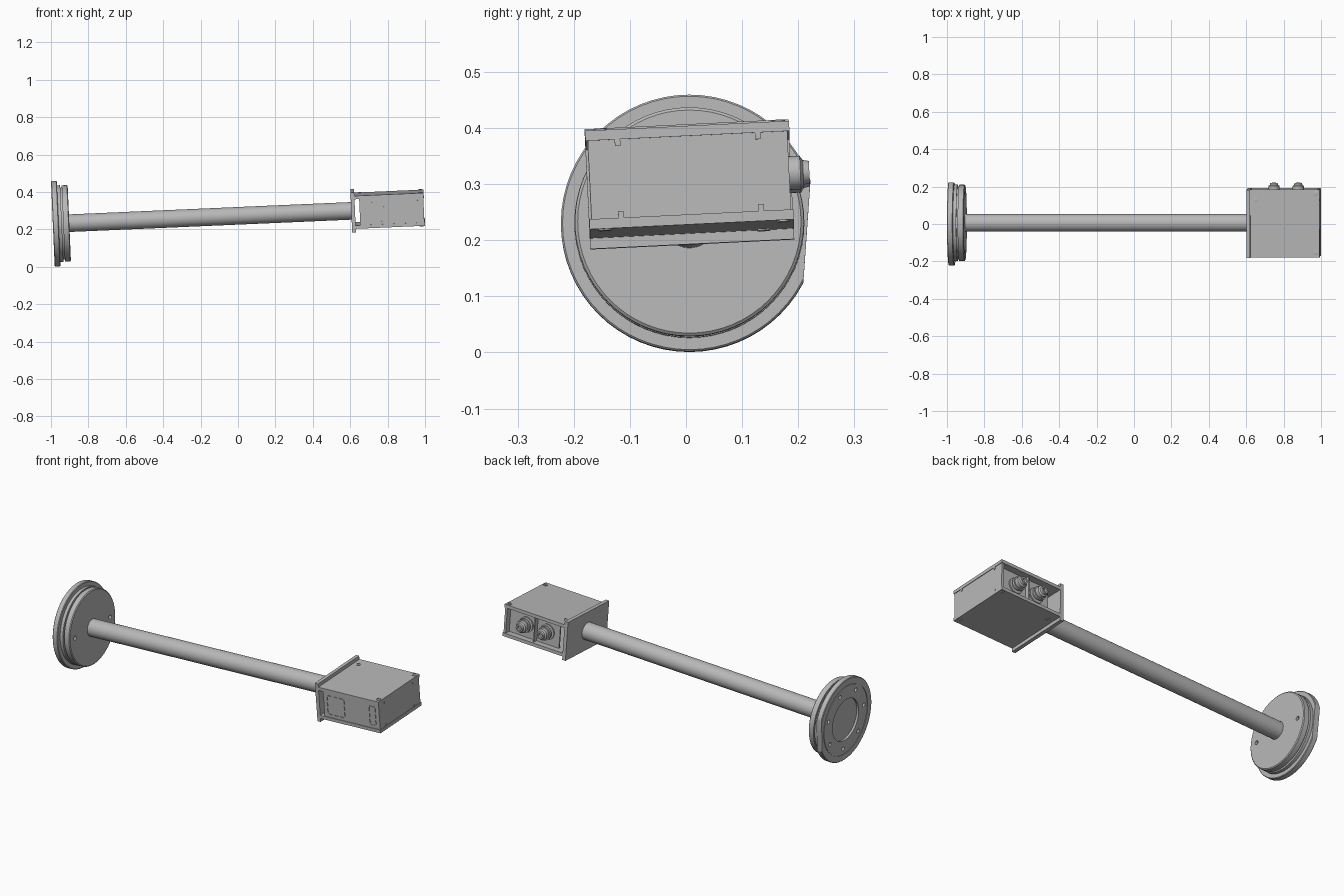
import bpy, bmesh
from math import radians, cos, sin, tau
from mathutils import Matrix, Vector

cube = bpy.data.objects.get("Cube")
if cube:
    bpy.data.objects.remove(cube, do_unlink=True)

GREY = (0.48, 0.48, 0.48, 1)
grey = bpy.data.materials.new("plain_grey")
grey.use_nodes = True
grey.diffuse_color = GREY
grey.node_tree.nodes["Principled BSDF"].inputs["Base Color"].default_value = GREY

# Local frame: x runs along the rod from the flange back face
SHAFT = Matrix.Translation((-0.99, 0.006, 0.2295)) @ Matrix.Rotation(radians(-2.5), 4, 'Y')
HEAD = SHAFT @ Matrix.Rotation(radians(2.8), 4, 'X')
TO_Y = Matrix.Rotation(radians(90), 4, 'Z')
TO_Z = Matrix.Rotation(radians(-90), 4, 'Y')


def finish(name, bm, frame):
    bmesh.ops.recalc_face_normals(bm, faces=bm.faces)
    mesh = bpy.data.meshes.new(name)
    bm.to_mesh(mesh)
    bm.free()
    mesh.materials.append(grey)
    ob = bpy.data.objects.new(name, mesh)
    ob.matrix_world = frame
    bpy.context.collection.objects.link(ob)
    return ob


def add_box(bm, u, v, w):
    lo, hi = Vector((u[0], v[0], w[0])), Vector((u[1], v[1], w[1]))
    bmesh.ops.create_cube(bm, size=1, matrix=Matrix.Translation((lo + hi) / 2)
                          @ Matrix.Diagonal((*(hi - lo), 1)))


def box(name, u, v, w):
    bm = bmesh.new()
    add_box(bm, u, v, w)
    return finish(name, bm, HEAD)


def lathe(name, profile, frame, sides=64, flat=None):
    """Turn (distance, radius) points about local x; flat = (angle, offset) trims one side."""
    bm = bmesh.new()
    verts = [bm.verts.new((s, 0, r)) for s, r in profile]
    edges = [bm.edges.new(pair) for pair in zip(verts, verts[1:])]
    bmesh.ops.spin(bm, geom=verts + edges, cent=(0, 0, 0), axis=(1, 0, 0),
                   angle=tau, steps=sides, use_duplicate=False)
    bmesh.ops.remove_doubles(bm, verts=bm.verts, dist=1e-5)
    if flat:
        normal = Vector((0, cos(flat[0]), sin(flat[0])))
        bmesh.ops.bisect_plane(bm, geom=bm.verts[:] + bm.edges[:] + bm.faces[:],
                               plane_co=normal * flat[1], plane_no=normal, clear_outer=True)
        bmesh.ops.holes_fill(bm, edges=[e for e in bm.edges if e.is_boundary])
    ob = finish(name, bm, frame)
    bpy.ops.object.select_all(action='DESELECT')
    ob.select_set(True)
    bpy.context.view_layer.objects.active = ob
    bpy.ops.object.shade_smooth_by_angle(angle=radians(30))
    return ob


def cut(ob, cutter):
    cutter.hide_render = True
    mod = ob.modifiers.new("cut", 'BOOLEAN')
    mod.operation, mod.object, mod.solver = 'DIFFERENCE', cutter, 'EXACT'
    bpy.context.view_layer.objects.active = ob
    bpy.ops.object.modifier_apply(modifier=mod.name)
    bpy.data.objects.remove(cutter, do_unlink=True)


def hole_cutter(angles, radius, start, end, size=0.011):
    bm = bmesh.new()
    for a in angles:
        centre = Vector(((start + end) / 2, radius * cos(a), radius * sin(a)))
        bmesh.ops.create_cone(bm, cap_ends=True, segments=16, radius1=size, radius2=size,
                              depth=end - start, matrix=Matrix.Translation(centre)
                              @ Matrix.Rotation(radians(90), 4, 'Y'))
    return finish("hole_cutter", bm, SHAFT)


# Flange: wide trimmed disc with a recessed back, and a stepped front disc
disc = lathe("flange_disc", [(0.012, 0), (0.012, 0.115), (0, 0.115), (0, 0.19), (0.003, 0.19),
                             (0.003, 0.194), (0, 0.194), (0, 0.226), (0.003, 0.229),
                             (0.028, 0.229), (0.031, 0.226), (0.031, 0)],
             SHAFT, flat=(radians(-4), 0.21))
cut(disc, hole_cutter([tau * i / 7 + 0.3 for i in range(7)], 0.16, -0.02, 0.02))
front = lathe("flange_front", [(0.031, 0), (0.031, 0.205), (0.048, 0.205), (0.048, 0.193),
                               (0.056, 0.193), (0.056, 0.204), (0.084, 0.204),
                               (0.088, 0.199), (0.088, 0)], SHAFT)
cut(front, hole_cutter([0, tau / 2], 0.155, 0.07, 0.11))

# Rod
lathe("rod", [(0.085, 0), (0.085, 0.047), (1.6, 0.047), (1.6, 0)], SHAFT, 48)

# Box head: mounting plate, covers and end panel
END = 1.988
box("mounting_plate", (1.597, 1.617), (-0.182, 0.182), (-0.107, 0.107))
for name, side in (("top_cover", 1), ("bottom_cover", -1)):
    box(name, (1.617, END), (-0.182, 0.182), sorted((side * 0.07, side * 0.088)))
box("end_panel", (1.972, END - 0.003), (-0.178, 0.178), (-0.07, 0.07))
for v in (-0.125, 0.125):
    for w in (-0.064, 0.064):
        box("end_tab", (1.98, END), (v - 0.005, v + 0.005), (w - 0.006, w + 0.006))

# Front panel with perforated outlines
panel = box("front_panel", (1.642, 1.972), (-0.178, -0.17), (-0.07, 0.07))
bm = bmesh.new()
for u0, u1, h in ((1.665, 1.77, 0.052), (1.925, 1.962, 0.052)):
    count = max(2, round((u1 - u0) / 0.03))
    step = (u1 - u0) / count
    for w in (-h, h):
        for i in range(count):
            u = u0 + step * (i + 0.5)
            add_box(bm, (u - step * 0.3, u + step * 0.3), (-0.19, -0.174), (w - 0.002, w + 0.002))
    for u in (u0, u1):
        for i in range(-1, 2):
            w = i * 0.034
            add_box(bm, (u - 0.002, u + 0.002), (-0.19, -0.174), (w - 0.011, w + 0.011))
cut(panel, finish("slot_cutter", bm, HEAD))

# Recessed rear panel with a divider and two stepped connectors
box("rear_panel", (1.665, 1.972), (0.138, 0.146), (-0.07, 0.07))
box("rear_divider", (1.803, 1.808), (0.146, 0.17), (-0.07, 0.07))
for u in (1.74, 1.87):
    lathe("connector", [(0.14, 0), (0.14, 0.042), (0.152, 0.042), (0.152, 0.026), (0.165, 0.026),
                        (0.165, 0.037), (0.178, 0.037), (0.178, 0.03), (0.198, 0.03),
                        (0.203, 0.022), (0.214, 0.02), (0.214, 0.012), (0.2, 0.012), (0.2, 0)],
          HEAD @ Matrix.Translation((u, 0, 0)) @ TO_Y, 32)

# Cover screws, top and bottom
for u, v in ((1.648, 0.128), (1.97, 0.163), (1.97, -0.155)):
    for side in (1, -1):
        spot = HEAD @ Matrix.Translation((u, v, 0))
        turn = TO_Z if side > 0 else TO_Z.inverted()
        lathe("cover_screw", [(0.085, 0), (0.085, 0.012), (0.0905, 0.012), (0.0915, 0.01),
                              (0.0915, 0.006), (0.089, 0.006), (0.089, 0)], spot @ turn, 16)
